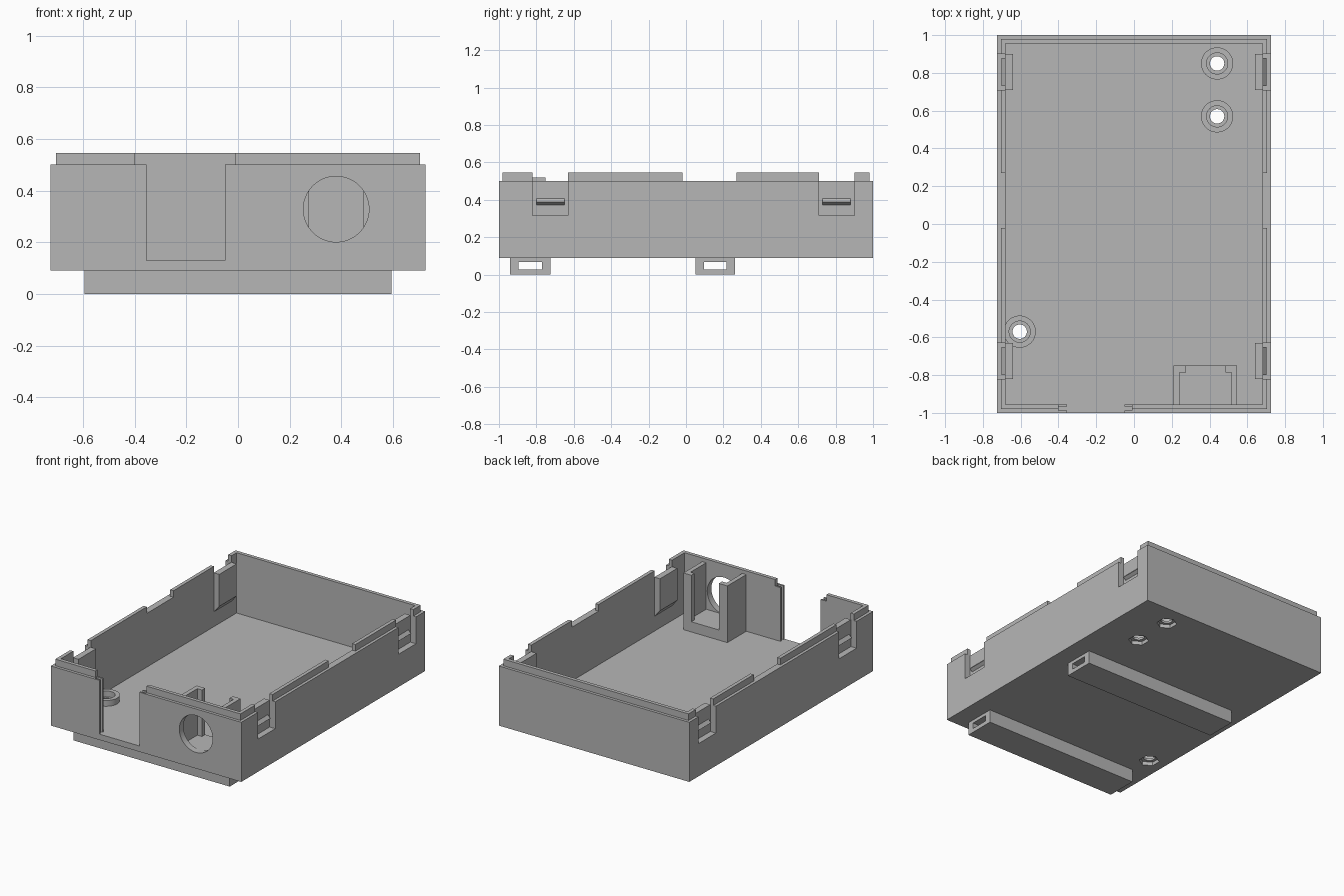
import bpy
import bmesh
import math
from mathutils import Matrix, Vector

old = bpy.data.objects.get("Cube")
if old:
    bpy.data.objects.remove(old, do_unlink=True)

# Single matte grey
GREY = (0.47, 0.47, 0.47, 1.0)
grey = bpy.data.materials.new("plain grey")
grey.use_nodes = True
grey.diffuse_color = GREY
grey.node_tree.nodes["Principled BSDF"].inputs["Base Color"].default_value = GREY


def finish(name, bm):
    bmesh.ops.recalc_face_normals(bm, faces=bm.faces)
    mesh = bpy.data.meshes.new(name)
    bm.to_mesh(mesh)
    bm.free()
    mesh.materials.append(grey)
    ob = bpy.data.objects.new(name, mesh)
    bpy.context.collection.objects.link(ob)
    return ob


def box(name, x, y, z):
    """Box from (min, max) ranges on each axis."""
    bm = bmesh.new()
    bmesh.ops.create_cube(bm, size=1)
    for v in bm.verts:
        v.co = Vector([(r[0] + r[1]) / 2 + c * (r[1] - r[0]) for r, c in zip((x, y, z), v.co)])
    return finish(name, bm)


def cylinder(name, centre, radius, depth, sides=48, axis="Z"):
    bm = bmesh.new()
    turn = Matrix.Rotation(math.pi / 2, 4, "X") if axis == "Y" else Matrix()
    bmesh.ops.create_cone(bm, cap_ends=True, segments=sides, radius1=radius, radius2=radius,
                          depth=depth, matrix=Matrix.Translation(centre) @ turn)
    return finish(name, bm)


def prism(name, profile, y):
    """Extrude an (x, z) profile along y."""
    bm = bmesh.new()
    face = bm.faces.new([bm.verts.new((px, y[0], pz)) for px, pz in profile])
    new = bmesh.ops.extrude_face_region(bm, geom=[face])["geom"]
    bmesh.ops.translate(bm, vec=(0, y[1] - y[0], 0),
                        verts=[g for g in new if isinstance(g, bmesh.types.BMVert)])
    return finish(name, bm)


def cut(target, *cutters):
    for c in cutters:
        c.hide_render = True
        mod = target.modifiers.new("cut", "BOOLEAN")
        mod.operation = "DIFFERENCE"
        mod.solver = "EXACT"
        mod.object = c
        bpy.context.view_layer.objects.active = target
        bpy.ops.object.modifier_apply(modifier=mod.name)
        bpy.data.objects.remove(c, do_unlink=True)


# Main dimensions
W, L = 0.725, 1.0
IN_X, IN_Y = 0.68, 0.955
LIP_X, LIP_Y = 0.705, 0.98
BASE, FLOOR, RIM, TOP = 0.09, 0.13, 0.50, 0.545
NOTCHES = [(-0.82, -0.63), (0.71, 0.90)]
SCREWS = [(0.44, 0.85), (0.44, 0.57), (-0.605, -0.57)]
PORT = (0.38, -L, 0.328)

# Tray shell with front slot, panel groove and round port
tray = box("tray_shell", (-W, W), (-L, L), (BASE, RIM))
cut(tray,
    box("cavity", (-IN_X, IN_X), (-IN_Y, IN_Y), (FLOOR, 1)),
    box("slot", (-0.355, -0.05), (-1.1, -0.9), (FLOOR, 1)),
    box("groove", (-0.40, -0.01), (-0.988, -0.967), (FLOOR, 1)),
    cylinder("port", PORT, 0.127, 0.2, 64, "Y"))

# Stepped lip around the rim, interrupted at the slot, side gaps and latches
lip = box("rim_lip", (-LIP_X, LIP_X), (-LIP_Y, LIP_Y), (RIM, TOP))
cut(lip,
    box("lip_inside", (-IN_X, IN_X), (-IN_Y, IN_Y), (0, 1)),
    box("lip_front_gap", (-0.40, -0.01), (-1.1, -0.9), (0, 1)),
    box("lip_side_gap", (-1, 1), (-0.02, 0.27), (0, 1)))

# Snap latches: outer notch, backing plate and catch ridge
for row, (y0, y1) in zip(("front", "back"), NOTCHES):
    for side, s in (("left", 1), ("right", -1)):
        for part in (tray, lip):
            xs = sorted((s * 0.677, s * 0.8))
            cut(part, box("notch", xs, (y0, y1), (0.315, 1)))
        plate = [(0.682, RIM), (0.64, RIM), (0.64, 0.28), (0.682, 0.23)]
        prism(f"latch_plate_{row}_{side}", [(s * px, pz) for px, pz in plate], (y0, y1))
        ridge = [(0.68, 0.41), (0.702, 0.387), (0.68, 0.37)]
        prism(f"latch_ridge_{row}_{side}", [(s * px, pz) for px, pz in ridge],
              (y0 + 0.02, y1 - 0.02))

# Screw bosses: raised ring, through hole, hexagonal recess underneath
for i, (x, y) in enumerate(SCREWS):
    boss = cylinder(f"screw_boss_{i + 1}", (x, y, 0.15), 0.085, 0.04)
    cut(boss, cylinder("bore", (x, y, 0.15), 0.056, 0.2))
    cut(tray,
        cylinder("hole", (x, y, 0.1), 0.038, 0.2),
        cylinder("hex", (x, y, BASE), 0.065, 0.05, 6))

# Socket holder behind the round port
holder = box("socket_holder", (0.21, 0.545), (-IN_Y, -0.75), (FLOOR, 0.52))
cut(holder,
    box("socket_space", (0.24, 0.515), (-1, -0.785), (0.2, 1)),
    box("socket_opening", (0.275, 0.485), (-0.9, -0.7), (0.2, 1)))

# Hollow strap rails under the floor
for name, y0, y1 in (("front", -0.94, -0.725), ("middle", 0.05, 0.262)):
    rail = box(f"strap_rail_{name}", (-0.595, 0.595), (y0, y1), (0, BASE))
    cut(rail, box("tunnel", (-1, 1), (y0 + 0.045, y1 - 0.045), (0.028, 0.068)))

# Crisp edges, smooth round surfaces
bpy.ops.object.select_all(action="DESELECT")
for ob in [o for o in bpy.context.scene.objects if o.type == "MESH" and grey.name in o.data.materials]:
    ob.select_set(True)
    bpy.context.view_layer.objects.active = ob
bpy.ops.object.shade_smooth_by_angle(angle=math.radians(30))
